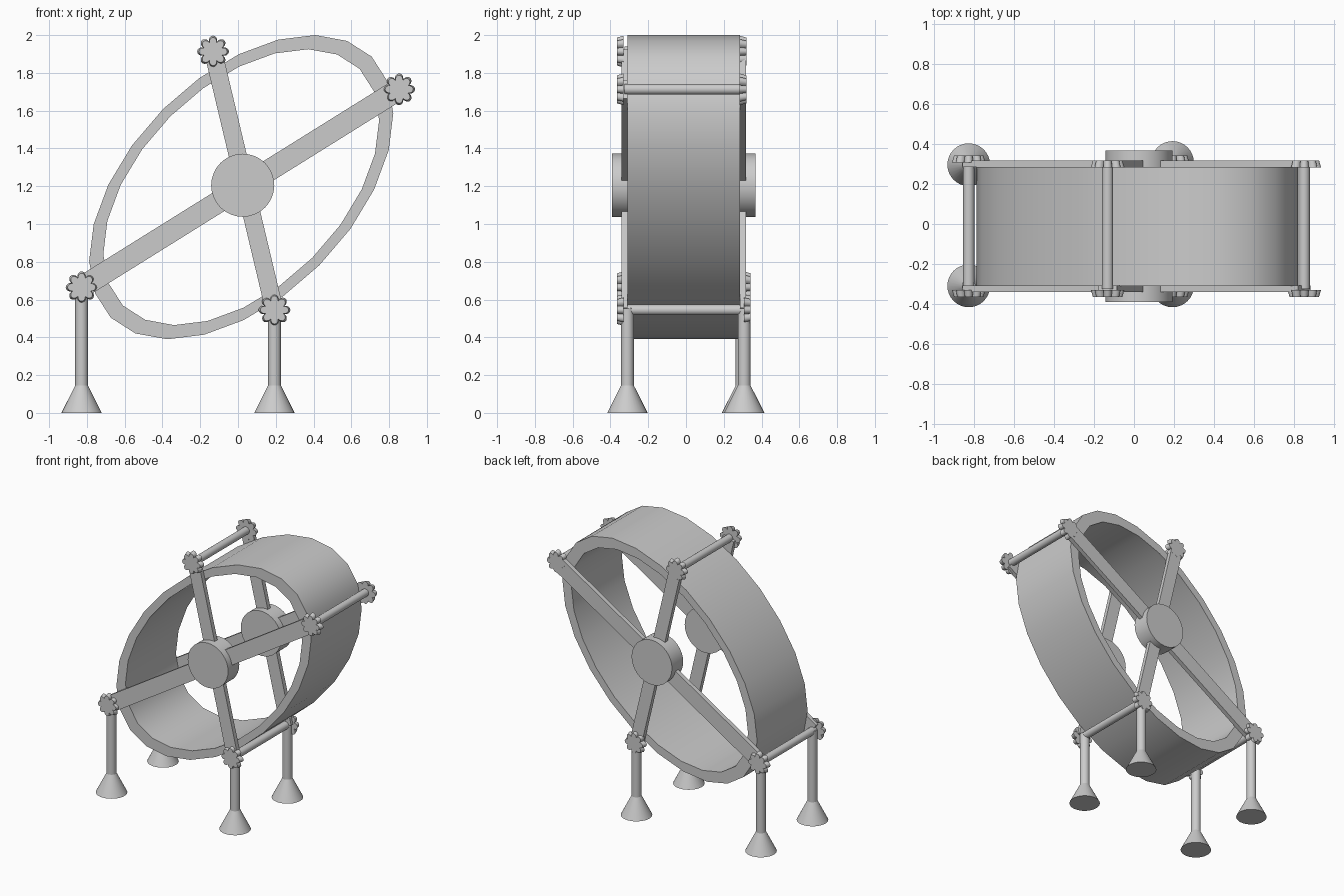
import bpy
import bmesh
from math import sin, cos, pi, radians, atan2
from mathutils import Vector, Matrix

if "Cube" in bpy.data.objects:
    bpy.data.objects.remove(bpy.data.objects["Cube"], do_unlink=True)

grey = bpy.data.materials.new("light grey")
grey.use_nodes = True
colour = (0.6, 0.6, 0.6, 1)
grey.diffuse_color = colour
grey.node_tree.nodes["Principled BSDF"].inputs["Base Color"].default_value = colour

FRONT, REAR = -0.325, 0.302      # centre planes of the two spoke crosses
HUB = (0.025, 1.205)
LOW_LEFT, HIGH_RIGHT = (-0.828, 0.665), (0.853, 1.713)
HIGH_LEFT, LOW_RIGHT = (-0.132, 1.913), (0.193, 0.545)


def finish(bm, name, angle=40):
    bmesh.ops.recalc_face_normals(bm, faces=bm.faces)
    mesh = bpy.data.meshes.new(name)
    bm.to_mesh(mesh)
    bm.free()
    mesh.materials.append(grey)
    ob = bpy.data.objects.new(name, mesh)
    bpy.context.collection.objects.link(ob)
    bpy.ops.object.select_all(action="DESELECT")
    ob.select_set(True)
    bpy.context.view_layer.objects.active = ob
    bpy.ops.object.shade_smooth_by_angle(angle=radians(angle))
    return ob


def loft(name, loops, wrap=False, angle=40):
    """Skin a series of equal-length loops; cap the ends unless wrapped."""
    bm = bmesh.new()
    rings = [[bm.verts.new(p) for p in loop] for loop in loops]
    n = len(rings[0])
    pairs = list(zip(rings, rings[1:] + rings[:1])) if wrap else list(zip(rings, rings[1:]))
    for a, b in pairs:
        for i in range(n):
            j = (i + 1) % n
            bm.faces.new((a[i], a[j], b[j], b[i]))
    if not wrap:
        bm.faces.new(rings[0])
        bm.faces.new(rings[-1])
    return finish(bm, name, angle)


def circle_y(at, r, y, n=32):
    return [(at[0] + r * cos(2 * pi * i / n), y, at[1] + r * sin(2 * pi * i / n)) for i in range(n)]


def circle_z(x, y, r, z, n=32):
    return [(x + r * cos(2 * pi * i / n), y + r * sin(2 * pi * i / n), z) for i in range(n)]


def cylinder_y(name, at, r, y0, y1, n=32):
    return loft(name, [circle_y(at, r, y0, n), circle_y(at, r, y1, n)])


# Tilted oval wheel band, an open tube
def oval(scale, y, n=24):
    pts = []
    for i in range(n):
        t = 2 * pi * i / n
        u, v = 0.977 * scale * cos(t), 0.585 * scale * sin(t)
        pts.append((0.017 + (u - v) * cos(pi / 4), y, 1.195 + (u + v) * sin(pi / 4)))
    return pts


loft("wheel_band", [oval(1, -0.31), oval(1, 0.286), oval(0.907, 0.286), oval(0.907, -0.31)], wrap=True)


# Flat bar between two points in the wheel plane
def spoke(name, a, b, width, y):
    d = Vector((b[0] - a[0], 0, b[1] - a[1]))
    bm = bmesh.new()
    bmesh.ops.create_cube(bm, size=1)
    bm.transform(Matrix.Translation(((a[0] + b[0]) / 2, y, (a[1] + b[1]) / 2))
                 @ Matrix.Rotation(-atan2(d.z, d.x), 4, "Y")
                 @ Matrix.Diagonal((d.length, 0.033, width, 1)))
    finish(bm, name)


# Eight-lobed knob, a little wider on its inner side
def knob(name, at, y_inner, y_outer):
    def flower(k, y, n=80):
        pts = []
        for i in range(n):
            t = 2 * pi * i / n
            r = k * (0.058 + 0.026 * abs(cos(4 * t)) ** 0.7)
            pts.append((at[0] + r * cos(t), y, at[1] + r * sin(t)))
        return pts
    loft(name, [flower(1, y_inner), flower(0.88, y_outer)])


corners = {"low_left": LOW_LEFT, "high_right": HIGH_RIGHT,
           "high_left": HIGH_LEFT, "low_right": LOW_RIGHT}

for side, y, out in (("front", FRONT, -1), ("rear", REAR, 1)):
    spoke(side + "_long_spoke", LOW_LEFT, HIGH_RIGHT, 0.115, y)
    spoke(side + "_short_spoke", HIGH_LEFT, LOW_RIGHT, 0.095, y)
    cylinder_y(side + "_hub", HUB, 0.167, y - 0.066, y + 0.066)
    for place, at in corners.items():
        # the upper rear knobs sit level with the spokes
        inner = y - 0.018 if side == "rear" and "high" in place else y + out * 0.005
        knob(f"{side}_{place}_knob", at, inner, inner + out * 0.035)

# Cross rods joining the two sides
for place, at in corners.items():
    cylinder_y(place + "_rod", at, 0.028, FRONT, REAR, 24)

# Legs with flared conical feet
for name, (x, top), y in (("front_left_leg", LOW_LEFT, -0.31), ("rear_left_leg", LOW_LEFT, 0.297),
                          ("front_right_leg", LOW_RIGHT, -0.31), ("rear_right_leg", LOW_RIGHT, 0.308)):
    loft(name, [circle_z(x, y, r, z) for r, z in
                ((0.107, 0), (0.034, 0.145), (0.034, top + 0.01))], angle=25)
